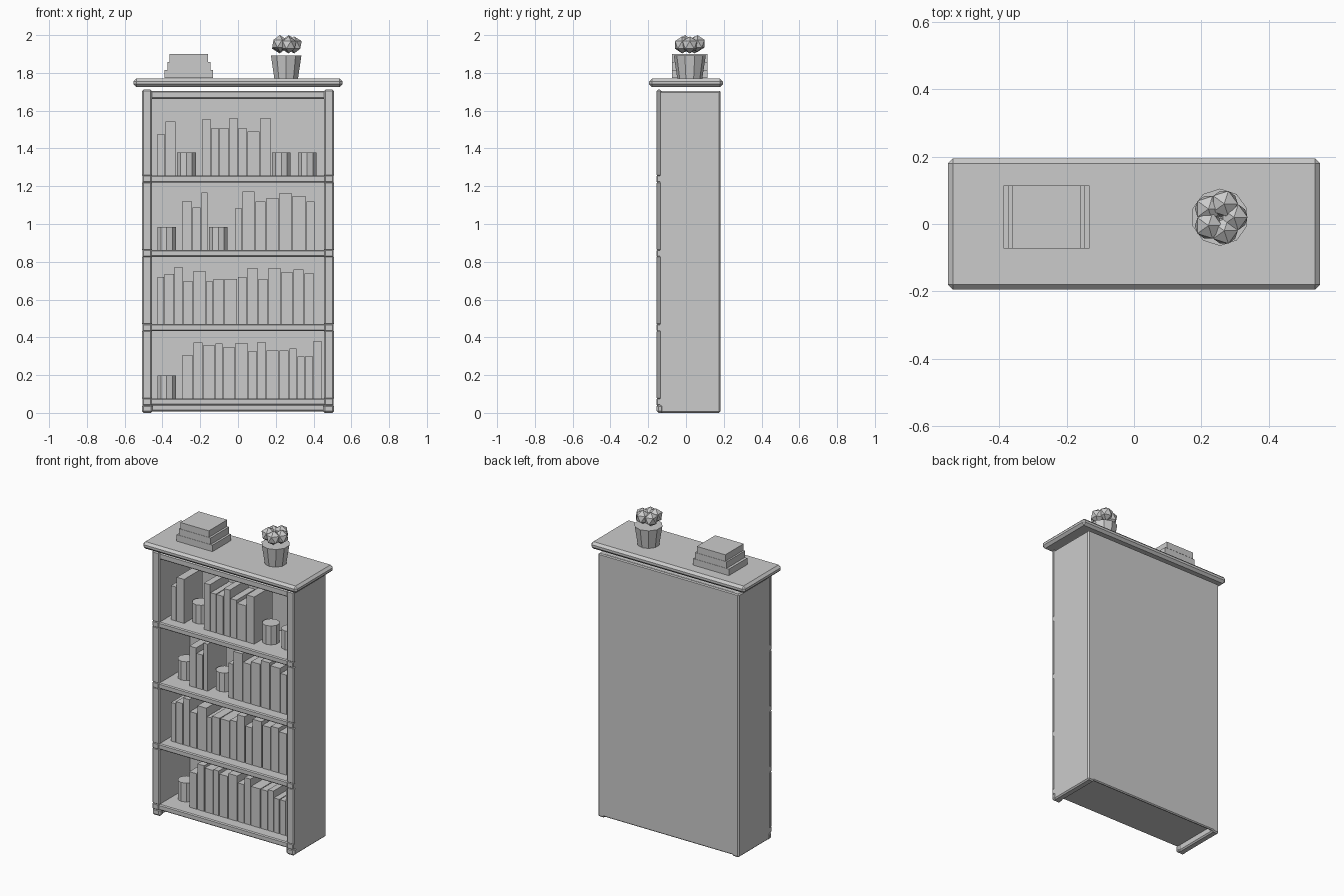
import bpy, math


def box(name, x0, x1, y0, y1, z0, z1, bevel=0.0):
    bpy.ops.mesh.primitive_cube_add(
        size=1, location=((x0 + x1) / 2, (y0 + y1) / 2, (z0 + z1) / 2))
    ob = bpy.context.object
    ob.name = name
    ob.scale = (x1 - x0, y1 - y0, z1 - z0)
    bpy.ops.object.transform_apply(location=False, rotation=False, scale=True)
    if bevel:
        m = ob.modifiers.new("bevel", 'BEVEL')
        m.width = bevel
        m.segments = 1
    return ob


def tapered(name, x, y, z0, z1, r0, r1, sides=10):
    bpy.ops.mesh.primitive_cone_add(vertices=sides, radius1=r0, radius2=r1,
                                    depth=z1 - z0, location=(x, y, (z0 + z1) / 2))
    bpy.context.object.name = name


FRONT, BACK, TOP = -0.155, 0.183, 1.705
SHELF_Z = [0.077, 0.470, 0.863, 1.257]   # upper faces
THICK = 0.037

# Carcass: sides, back, top board and overhanging cornice
for side, s in (("left", -1), ("right", 1)):
    a, b = sorted((s * 0.458, s * 0.505))
    box(side + "_side_panel", a, b, -0.145, BACK, 0, TOP, 0.008)
box("back_panel", -0.503, 0.503, 0.165, BACK, 0.008, TOP, 0.006)
box("top_board", -0.48, 0.48, -0.148, 0.175, 1.663, TOP, 0.006)
box("cornice", -0.553, 0.553, -0.195, 0.195, 1.725, 1.77, 0.015)

# Shelves
for i, z in enumerate(SHELF_Z):
    box(f"shelf_{i + 1}", -0.465, 0.465, FRONT + 0.003, 0.17, z - THICK, z, 0.006)

# Face frame stiles, broken at every shelf, with small front feet
for side, s in (("left", -1), ("right", 1)):
    a, b = sorted((s * 0.455, s * 0.509))
    for i, z in enumerate(SHELF_Z):
        end = SHELF_Z[i + 1] - THICK if i < 3 else TOP
        box(f"{side}_stile_{i + 1}", a, b, FRONT, -0.13, z - 0.006, end + 0.006, 0.008)
        box(f"{side}_stile_joint_{i + 1}", a + 0.004, b - 0.004, FRONT - 0.001, -0.13,
            z - THICK, z, 0.004)
    a, b = sorted((s * 0.45, s * 0.509))
    box(side + "_front_foot", a, b, FRONT, -0.12, 0, 0.045, 0.01)

# Shelf contents: left edge and height in hundredths, height 0 means a jar
ROWS = [
    [(-43, 0), (-29.3, 23), (-23.5, 29.6), (-18.2, 28.3), (-11.9, 29), (-7.7, 27.2),
     (-1.3, 29.3), (5.5, 25), (10.3, 29.8), (15, 25.3), (22, 25.3), (27.2, 26.4),
     (31.4, 22.2), (35.6, 22.2), (40.1, 30.4), (44.6, None)],
    [(-42.5, 25), (-38.8, 26.5), (-33.5, 30.3), (-28.8, 22.7), (-23.5, 28),
     (-16.6, 22.7), (-13, 24), (-7.1, 24), (0, 25), (5, 29.8), (10.8, 24),
     (16.1, 29.8), (23, 27.7), (29.3, 28.8), (35.1, 26.7), (40.7, None)],
    [(-43, 0), (-29.3, 25.8), (-24, 22.4), (-19.3, 30.4), (-15.6, 0), (-1.3, 22.3),
     (2.4, 30.8), (9.2, 25.5), (15, 27.5), (22, 30.2), (28.8, 28.6), (36.2, 25.5),
     (41, None)],
    [(-42.5, 22), (-38.3, 28.5), (-32.5, 0), (-18.8, 30), (-14, 25), (-9.8, 25),
     (-4.5, 30.3), (0.2, 25), (5, 23.2), (11.8, 30.5), (17.7, 0), (31.4, 0),
     (42, None)],
]
for r, (row, z) in enumerate(zip(ROWS, SHELF_Z)):
    for k, ((left, h), (nxt, _)) in enumerate(zip(row, row[1:])):
        x = left / 100
        if h:
            box(f"book_{r + 1}_{k + 1}", x, nxt / 100 - 0.005, -0.08, 0.11, z, z + h / 100)
        else:
            tapered(f"jar_{r + 1}_{k + 1}", x + 0.052, 0.01, z, z + 0.122, 0.052, 0.052)

# Stack of books lying on the top
for i, (a, b) in enumerate([(-0.388, -0.132), (-0.372, -0.145), (-0.362, -0.158)]):
    box(f"stacked_book_{i + 1}", a, b, -0.073, 0.115, 1.772 + 0.043 * i, 1.814 + 0.043 * i)

# Potted plant: flared pot and a ring of leaf clumps
PX, PY = 0.255, 0.02
tapered("plant_pot", PX, PY, 1.77, 1.893, 0.066, 0.085)
for i in range(5):
    t = math.tau * i / 5
    bpy.ops.mesh.primitive_ico_sphere_add(
        subdivisions=1, radius=0.045,
        location=(PX + 0.042 * math.cos(t), PY + 0.042 * math.sin(t), 1.948 + 0.007 * (i % 2)))
    bpy.context.object.name = f"leaf_clump_{i + 1}"
